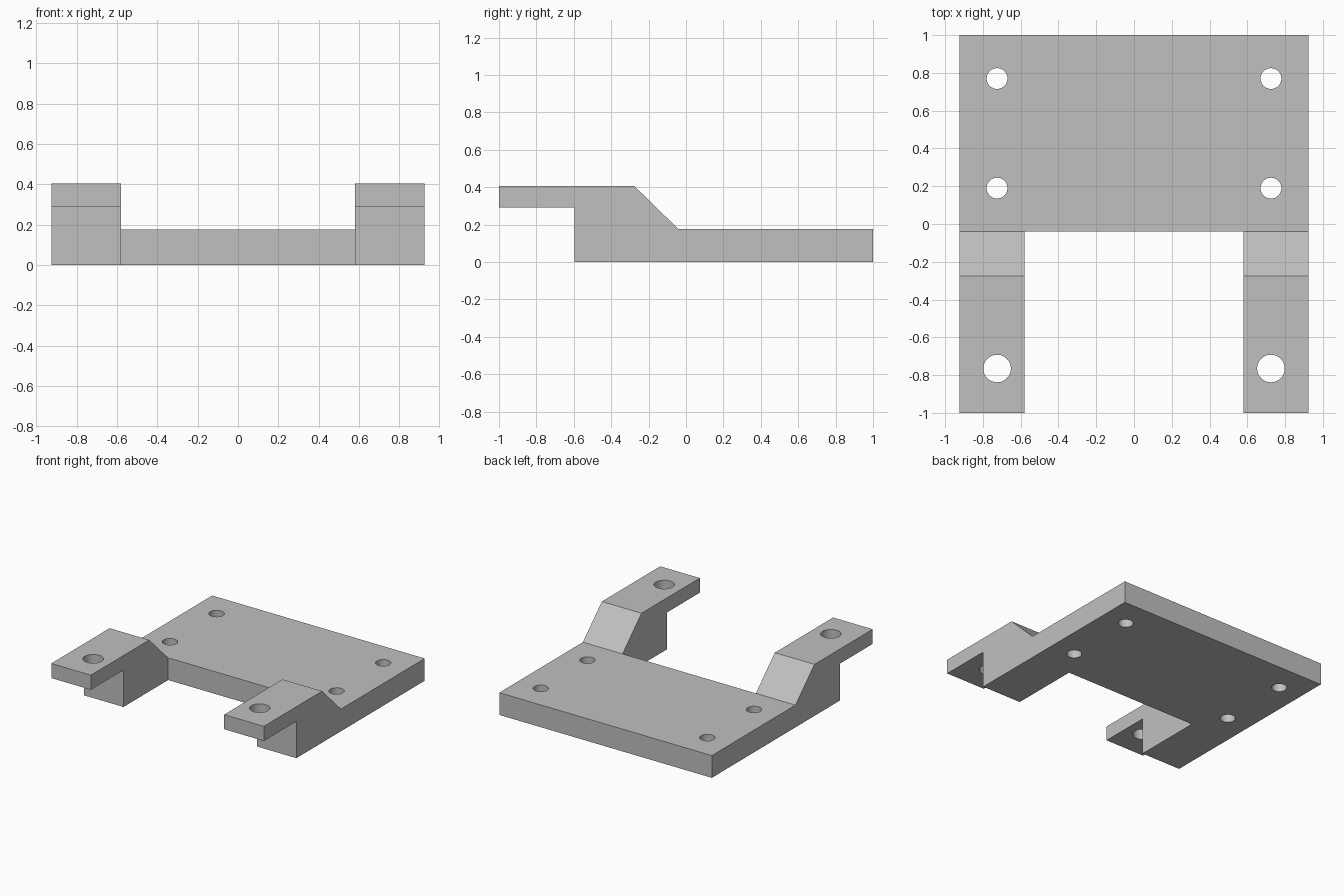
import bpy
import bmesh

if "Cube" in bpy.data.objects:
    bpy.data.objects.remove(bpy.data.objects["Cube"], do_unlink=True)

HALF_WIDTH = 0.925
ARM_INNER = 0.58
PLATE_FRONT = -0.04

grey = bpy.data.materials.new("plain grey")
grey.use_nodes = True
colour = (0.53, 0.53, 0.53, 1)
grey.diffuse_color = colour
grey.node_tree.nodes["Principled BSDF"].inputs["Base Color"].default_value = colour

# Side profile of plate, ramp and raised arm, extruded across the full width
profile = [(1, 0), (1, 0.175), (PLATE_FRONT, 0.175), (-0.275, 0.405),
           (-1, 0.405), (-1, 0.29), (-0.595, 0.29), (-0.595, 0)]
bm = bmesh.new()
side = bm.faces.new([bm.verts.new((-HALF_WIDTH, y, z)) for y, z in profile])
swept = bmesh.ops.extrude_face_region(bm, geom=[side])["geom"]
bmesh.ops.translate(bm, vec=(2 * HALF_WIDTH, 0, 0),
                    verts=[v for v in swept if isinstance(v, bmesh.types.BMVert)])
bmesh.ops.recalc_face_normals(bm, faces=bm.faces)
mesh = bpy.data.meshes.new("mounting_bracket")
bm.to_mesh(mesh)
bm.free()
mesh.materials.append(grey)
bracket = bpy.data.objects.new("mounting_bracket", mesh)
bpy.context.collection.objects.link(bracket)


def cut(cutter):
    """Subtract the cutter from the bracket and remove it."""
    cutter.hide_render = True
    cutter.data.materials.append(grey)
    bpy.ops.object.select_all(action="DESELECT")
    bracket.select_set(True)
    bpy.context.view_layer.objects.active = bracket
    mod = bracket.modifiers.new("cut", "BOOLEAN")
    mod.operation = "DIFFERENCE"
    mod.solver = "EXACT"
    mod.object = cutter
    bpy.ops.object.modifier_apply(modifier=mod.name)
    bpy.data.objects.remove(cutter, do_unlink=True)


# Gap between the two arms
bpy.ops.mesh.primitive_cube_add(size=1, location=(0, PLATE_FRONT - 1, 0.2))
gap = bpy.context.object
gap.name = "arm_gap_cutter"
gap.scale = (2 * ARM_INNER, 2, 2)
bpy.context.view_layer.update()
cut(gap)

# Screw holes: two pairs through the plate, a larger pair through the arms
for y, radius in ((0.77, 0.055), (0.19, 0.055), (-0.765, 0.073)):
    for x in (-0.725, 0.725):
        bpy.ops.mesh.primitive_cylinder_add(vertices=48, radius=radius, depth=2,
                                            location=(x, y, 0.2))
        bpy.context.object.name = "hole_cutter"
        cut(bpy.context.object)

# Smooth hole walls, sharp edges elsewhere
bpy.ops.object.select_all(action="DESELECT")
bracket.select_set(True)
bpy.context.view_layer.objects.active = bracket
bpy.ops.object.shade_smooth_by_angle(angle=0.5)
